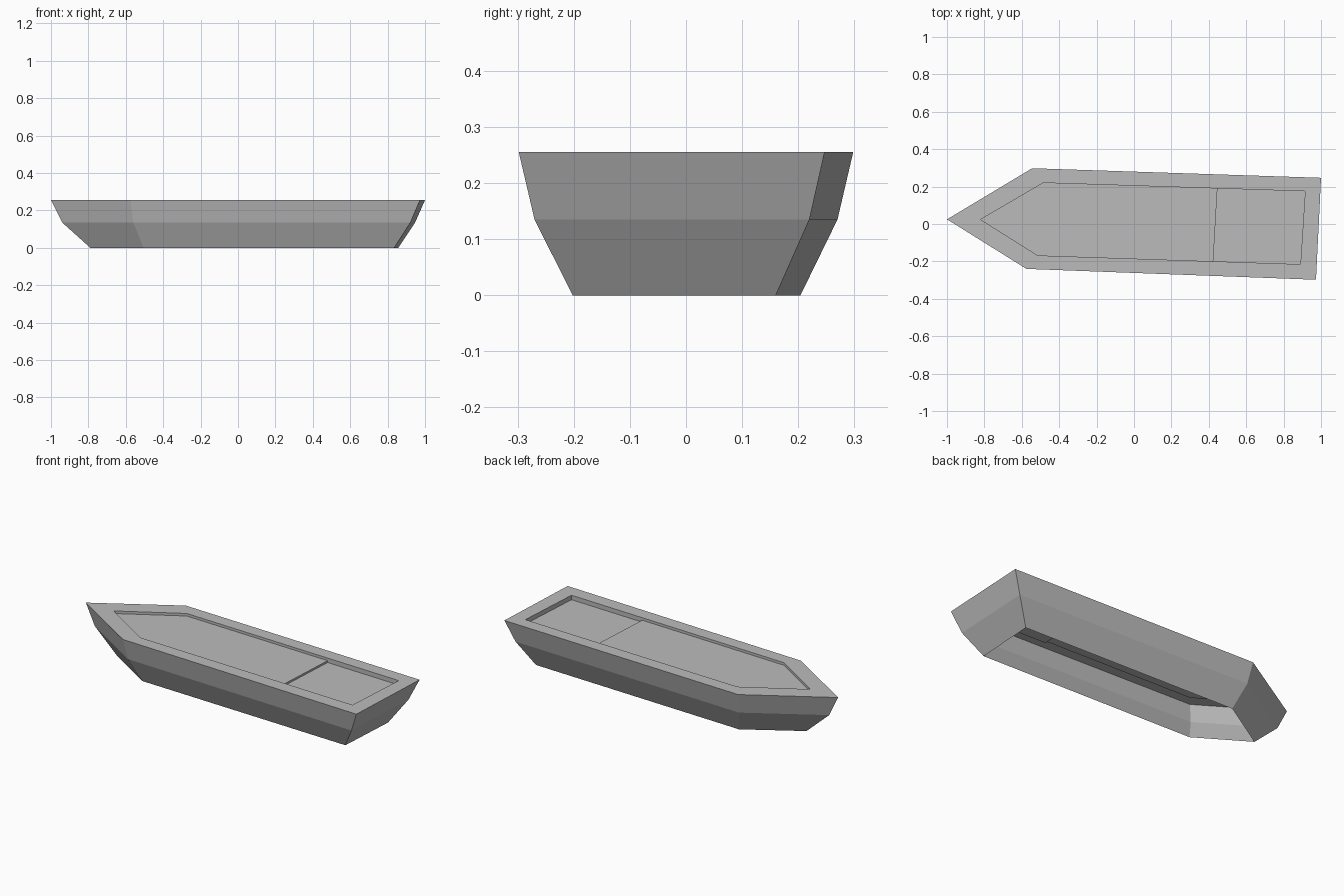
import bpy
import bmesh
from mathutils import Vector

old = bpy.data.objects.get("Cube")
if old:
    bpy.data.objects.remove(old, do_unlink=True)

grey = bpy.data.materials.new("plain_grey")
grey.use_nodes = True
COLOUR = (0.5, 0.5, 0.5, 1)
grey.diffuse_color = COLOUR
grey.node_tree.nodes["Principled BSDF"].inputs["Base Color"].default_value = COLOUR

DECK, CHINE = 0.255, 0.135
FRONT_FLOOR, WELL_FLOOR = 0.24, 0.229

# Outlines run bow, left shoulder, left stern, right stern, right shoulder
keel = [(-0.79, 0.017), (-0.485, 0.204), (0.857, 0.16), (0.835, -0.202), (-0.505, -0.16)]
chine = [(-0.94, 0.022), (-0.53, 0.27), (0.947, 0.22), (0.922, -0.27), (-0.56, -0.216)]
gunwale = [(-1, 0.025), (-0.545, 0.298), (1, 0.247), (0.973, -0.298), (-0.575, -0.24)]
recess = [(-0.82, 0.024), (-0.485, 0.22), (0.915, 0.175), (0.89, -0.215), (-0.515, -0.168)]


def ring(bm, outline, z):
    return [bm.verts.new((x, y, z)) for x, y in outline]


def bridge(bm, a, b):
    """Join two closed rings with a band of quads."""
    for i in range(len(a)):
        j = (i + 1) % len(a)
        bm.faces.new((a[i], a[j], b[j], b[i]))


def finish(bm, name, flip=False):
    if flip:
        bmesh.ops.reverse_faces(bm, faces=bm.faces[:])
    mesh = bpy.data.meshes.new(name)
    bm.to_mesh(mesh)
    bm.free()
    mesh.materials.append(grey)
    obj = bpy.data.objects.new(name, mesh)
    bpy.context.collection.objects.link(obj)


# Hull shell, open underneath, with the flat deck rim
bm = bmesh.new()
rings = [ring(bm, keel, 0), ring(bm, chine, CHINE),
         ring(bm, gunwale, DECK), ring(bm, recess, DECK)]
for lower, upper in zip(rings, rings[1:]):
    bridge(bm, lower, upper)
finish(bm, "hull", flip=True)

# Points where the step crosses the recess
bow, left_shoulder, left_stern, right_stern, right_shoulder = [Vector(p) for p in recess]
left_step = left_shoulder.lerp(left_stern, 0.665)
right_step = right_shoulder.lerp(right_stern, 0.668)


def sunken_floor(name, outline, z, step_top):
    """Floor with walls; the last edge of the outline lies on the step."""
    bm = bmesh.new()
    low = ring(bm, outline, z)
    high = ring(bm, outline[:], DECK)
    bm.faces.new(low[::-1])
    for i in range(len(low) - 1):
        bm.faces.new((low[i], low[i + 1], high[i + 1], high[i]))
    if step_top is None:
        bmesh.ops.delete(bm, geom=[v for v in high if not v.link_faces], context='VERTS')
    else:
        a, b = ring(bm, (outline[-1], outline[0]), step_top)
        bm.faces.new((low[-1], low[0], b, a))
    finish(bm, name)


sunken_floor("forward_floor",
             [right_step, right_shoulder, bow, left_shoulder, left_step],
             FRONT_FLOOR, None)
sunken_floor("stern_well",
             [left_step, left_stern, right_stern, right_step],
             WELL_FLOOR, FRONT_FLOOR)
